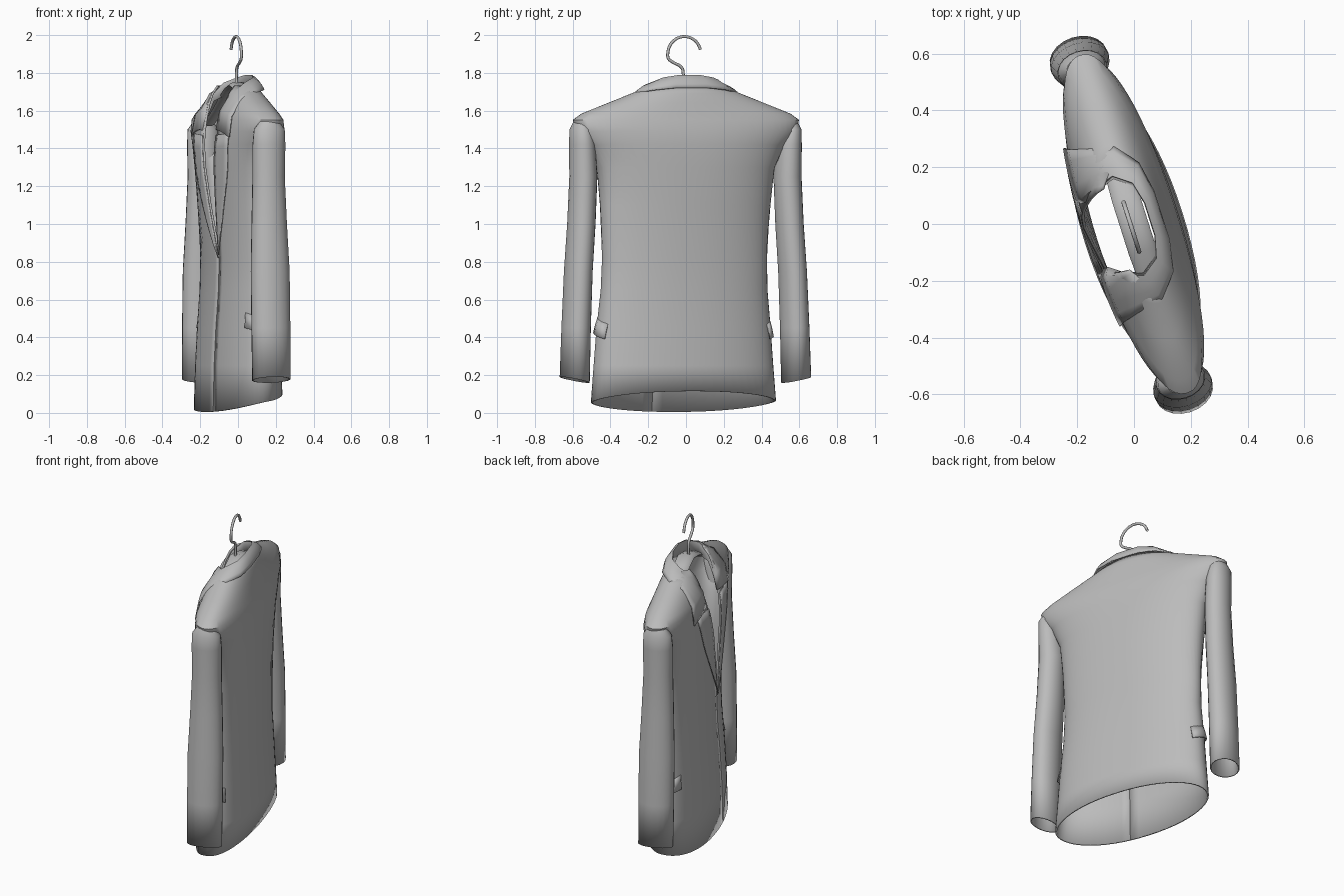
import bpy, math
from mathutils import Matrix, Vector

cube = bpy.data.objects.get("Cube")
if cube:
    bpy.data.objects.remove(cube)

TURN = Matrix.Rotation(math.radians(17.6), 4, 'Z')

cloth = bpy.data.materials.new("grey_cloth")
cloth.use_nodes = True
GREY = (0.5, 0.5, 0.5, 1)
cloth.diffuse_color = GREY
cloth.node_tree.nodes["Principled BSDF"].inputs["Base Color"].default_value = GREY


def add_grid(name, rows, closed=False, cap=False, thick=0.0, angle=40):
    """Skin a list of equally long point rows."""
    n = len(rows[0])
    verts = [TURN @ Vector(p) for row in rows for p in row]
    faces = []
    for r in range(len(rows) - 1):
        for i in range(n if closed else n - 1):
            j = (i + 1) % n
            faces.append((r * n + i, r * n + j, (r + 1) * n + j, (r + 1) * n + i))
    if cap:
        faces.append(tuple(range(len(verts) - n, len(verts))))
    mesh = bpy.data.meshes.new(name)
    mesh.from_pydata(verts, [], faces)
    mesh.update()
    mesh.materials.append(cloth)
    obj = bpy.data.objects.new(name, mesh)
    bpy.context.collection.objects.link(obj)
    if thick:
        mod = obj.modifiers.new("thickness", 'SOLIDIFY')
        mod.thickness = thick
        mod.offset = 0
    bpy.ops.object.select_all(action='DESELECT')
    obj.select_set(True)
    bpy.context.view_layer.objects.active = obj
    bpy.ops.object.shade_smooth_by_angle(angle=math.radians(angle))
    return obj


def lookup(table, z):
    """Linear interpolation of table rows keyed by their first entry."""
    if z <= table[0][0]:
        return table[0][1:]
    for a, b in zip(table, table[1:]):
        if z <= b[0]:
            t = (z - a[0]) / (b[0] - a[0])
            return [p + (q - p) * t for p, q in zip(a[1:], b[1:])]
    return table[-1][1:]


# Body profile: height, half width, front depth, back depth, squareness
BODY = [
    (0.06, 0.505, 0.18, 0.17, 2.1),
    (0.25, 0.49, 0.175, 0.165, 2.1),
    (0.45, 0.475, 0.165, 0.155, 2.1),
    (0.65, 0.455, 0.15, 0.145, 2.1),
    (0.82, 0.45, 0.145, 0.145, 2.1),
    (1.10, 0.465, 0.16, 0.15, 2.1),
    (1.30, 0.485, 0.17, 0.155, 2.2),
    (1.42, 0.54, 0.165, 0.155, 2.3),
    (1.49, 0.605, 0.155, 0.15, 2.3),
    (1.55, 0.62, 0.142, 0.132, 2.3),
    (1.58, 0.575, 0.136, 0.122, 2.2),
    (1.64, 0.42, 0.122, 0.108, 2.1),
    (1.69, 0.29, 0.11, 0.092, 2.0),
    (1.73, 0.20, 0.10, 0.075, 2.0),
]
# Front opening: height, centre, half gap
OPENING = [(0.82, -0.12, 0.0), (1.10, -0.07, 0.05), (1.46, -0.02, 0.11), (1.73, 0.0, 0.15)]


def edge_angle(z, y):
    w, _, _, p = lookup(BODY, z)
    k = min(1, abs(y) / w) ** (p / 2)
    return math.copysign(math.asin(k), y)


def body_point(z, ang, off=0.0):
    w, front, back, p = lookup(BODY, z)
    c, s = math.cos(ang), math.sin(ang)
    depth = front if c > 0 else back
    x = -math.copysign(abs(c) ** (2 / p), c) * (depth + off)
    y = math.copysign(abs(s) ** (2 / p), s) * (w + off)
    # the lower body hangs slightly to one side
    y -= 0.014 * max(0, min(1, 1.4 - z))
    # the hem dips at the front and rises at the back
    dip = max(0, 1 - (z - 0.06) / 0.19)
    return (x, y, z - 0.055 * math.copysign(abs(c) ** 1.2, c) * dip)


def front_point(z, y, off=0.0):
    return body_point(z, edge_angle(z, y), off)


def gap_edge(z, side):
    centre, half = lookup(OPENING, z)
    return centre + side * half


# Jacket body, open at the neck, the front and the hem
SEG = 56
rows = []
for z in [row[0] for row in BODY]:
    a = edge_angle(z, gap_edge(z, 1))
    b = 2 * math.pi + edge_angle(z, gap_edge(z, -1))
    rows.append([body_point(z, a + (b - a) * i / SEG) for i in range(SEG + 1)])
add_grid("jacket_body", rows, thick=0.01)

# Lapel width by height
LAPEL = [(0.82, 0.005), (1.0, 0.075), (1.25, 0.16), (1.47, 0.18)]
# Sleeve profile: height, centre y, half depth, half width
SLEEVE = [
    (0.175, 0.615, 0.100, 0.073),
    (0.45, 0.607, 0.102, 0.071),
    (0.75, 0.595, 0.102, 0.069),
    (1.00, 0.578, 0.092, 0.069),
    (1.25, 0.567, 0.083, 0.069),
    (1.42, 0.573, 0.085, 0.064),
    (1.50, 0.580, 0.080, 0.055),
    (1.54, 0.582, 0.050, 0.034),
]
for side, label in ((-1, "left"), (1, "right")):
    # Lapel
    rows = []
    for k in range(11):
        z = 0.82 + 0.65 * k / 10
        inner, width = gap_edge(z, side), lookup(LAPEL, z)[0]
        rows.append([front_point(z + 0.01 * t, inner + side * width * t, 0.009 + 0.004 * t)
                     for t in (0, 0.25, 0.5, 0.75, 1)])
    add_grid(label + "_lapel", rows, thick=0.006)

    # Sleeve with a closed shoulder cap and an open cuff
    rows = []
    for z, cy, dx, dy in SLEEVE:
        ring = []
        for i in range(20):
            a = 2 * math.pi * i / 20
            lift = 0.016 * math.sin(a) * (z < 0.2)
            ring.append((-0.01 + dx * math.cos(a), side * (cy + dy * math.sin(a)), z + lift))
        rows.append(ring)
    add_grid(label + "_sleeve", rows, closed=True, cap=True, thick=0.008)

    # Pocket flap wrapping round the hip
    add_grid(label + "_pocket_flap",
             [[body_point(z - 0.012 * i, side * math.radians(58 + 11 * i), off) for i in range(6)]
              for z, off in ((0.53, 0.004), (0.49, 0.012), (0.45, 0.018))], thick=0.006)

# Collar, right half from notch to nape: inner stand, fold and outer edge
HALF = [
    (front_point(1.49, 0.12, -0.005), front_point(1.50, 0.14, 0.016), front_point(1.46, 0.32, 0.016)),
    (front_point(1.57, 0.12, -0.005), front_point(1.60, 0.14, 0.018), front_point(1.57, 0.31, 0.016)),
    ((-0.085, 0.155, 1.65), (-0.09, 0.165, 1.69), (-0.06, 0.30, 1.665)),
    ((-0.02, 0.175, 1.68), (-0.02, 0.185, 1.745), (0.015, 0.28, 1.695)),
    ((0.04, 0.13, 1.70), (0.04, 0.14, 1.772), (0.08, 0.20, 1.71)),
    ((0.06, 0.06, 1.70), (0.06, 0.06, 1.785), (0.10, 0.09, 1.72)),
]


def collar_row(stand, fold, outer):
    stand, fold, outer = Vector(stand), Vector(fold), Vector(outer)
    row = [stand, fold]
    for t in (0.25, 0.5, 0.75, 1):
        p = fold.lerp(outer, t)
        bulge = Vector((p.x, p.y, 0)).normalized() * 0.7 + Vector((0, 0, 0.5))
        p += bulge * 0.045 * t * (1 - t)
        # keep the front leaf lying on the chest
        if p.x < -0.03 and p.z < 1.73:
            p.x = min(p.x, front_point(p.z, p.y, 0.016)[0])
        row.append(p)
    return row


right = [collar_row(*r) for r in HALF]
left = [[Vector((p.x, -p.y, p.z)) for p in row] for row in reversed(right)]
add_grid("collar", right + left, thick=0.008, angle=50)

# Hanger bar with sloping arms
BAR = [(0.0, 1.735, 0.05), (0.1, 1.71, 0.05), (0.2, 1.665, 0.045),
       (0.35, 1.60, 0.035), (0.5, 1.535, 0.03)]
path = [(-y, z, r) for y, z, r in reversed(BAR[1:])] + BAR
add_grid("hanger_bar", [[(r * math.cos(k * math.pi / 5), y, z + 0.018 * math.sin(k * math.pi / 5))
                         for k in range(10)] for y, z, r in path], closed=True, cap=True)

# Wire hook
curve = bpy.data.curves.new("hanger_hook", 'CURVE')
curve.dimensions = '3D'
curve.bevel_depth = 0.008
curve.bevel_resolution = 2
curve.resolution_u = 4
wire = [(-0.012, 1.73), (-0.012, 1.80), (-0.02, 1.828), (-0.07, 1.857)]
for k in range(9):
    a = math.radians(195 - k * 22.5)
    wire.append((-0.005 + 0.092 * math.cos(a), 1.90 + 0.092 * math.sin(a)))
spline = curve.splines.new('BEZIER')
spline.bezier_points.add(len(wire) - 1)
for bp, (y, z) in zip(spline.bezier_points, wire):
    bp.co = TURN @ Vector((-0.012, y, z))
    bp.handle_left_type = bp.handle_right_type = 'AUTO'
curve.materials.append(cloth)
hook = bpy.data.objects.new("hanger_hook", curve)
bpy.context.collection.objects.link(hook)
